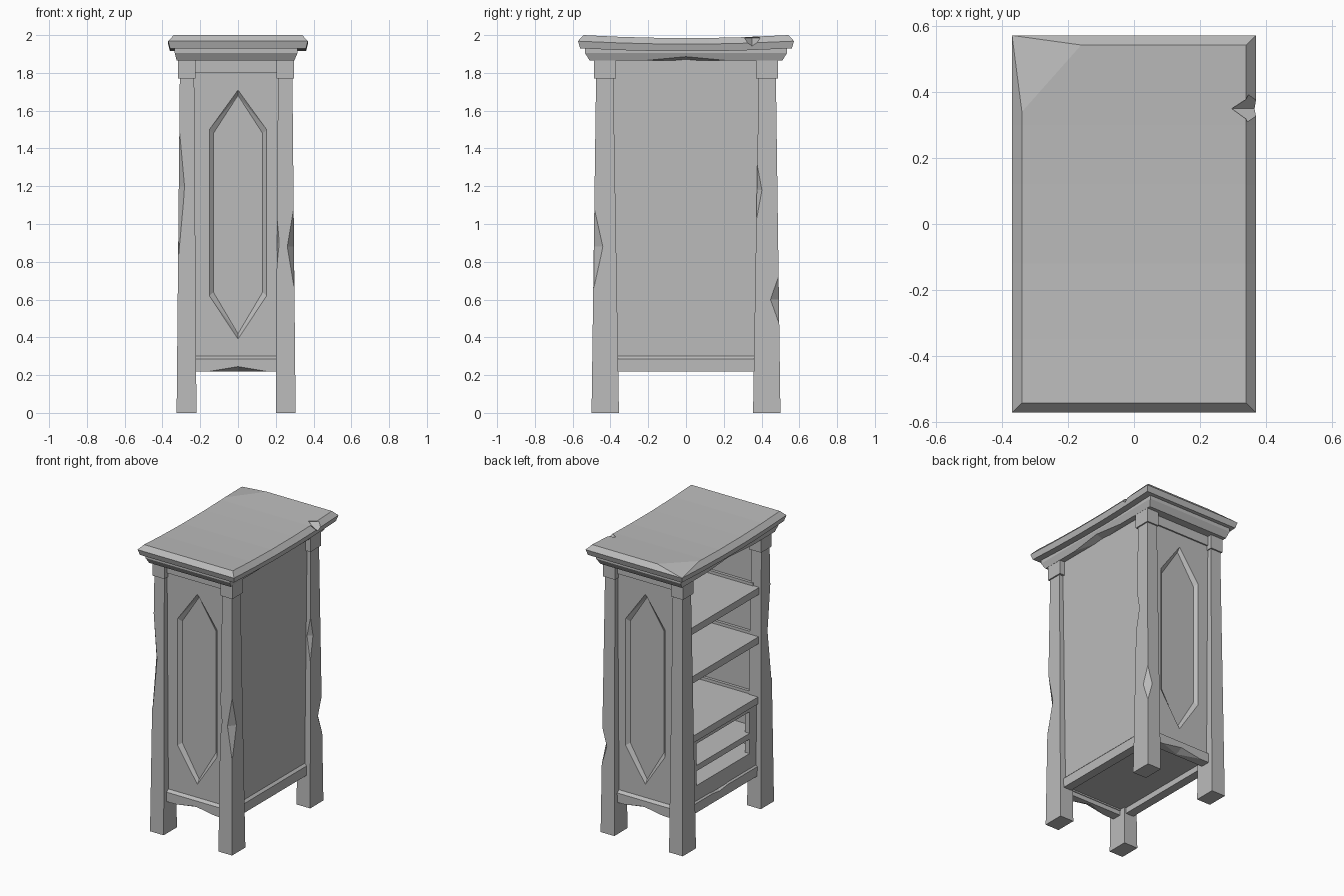
import bpy, bmesh
from mathutils import Vector

if "Cube" in bpy.data.objects:
    bpy.data.objects.remove(bpy.data.objects["Cube"], do_unlink=True)

CX = -0.01  # the carcass sits slightly off the top's centre

stone = bpy.data.materials.new("plain_grey")
stone.use_nodes = True
GREY = (0.5, 0.5, 0.5, 1)
stone.diffuse_color = GREY
stone.node_tree.nodes["Principled BSDF"].inputs["Base Color"].default_value = GREY


def finish(name, bm):
    bmesh.ops.recalc_face_normals(bm, faces=bm.faces)
    mesh = bpy.data.meshes.new(name)
    bm.to_mesh(mesh)
    bm.free()
    mesh.materials.append(stone)
    obj = bpy.data.objects.new(name, mesh)
    bpy.context.scene.collection.objects.link(obj)
    return obj


def hull_mesh(points):
    bm = bmesh.new()
    for p in points:
        bm.verts.new(p)
    bmesh.ops.convex_hull(bm, input=bm.verts)
    bmesh.ops.dissolve_limit(bm, angle_limit=0.005, verts=bm.verts, edges=bm.edges)
    return bm


def hull(name, points):
    return finish(name, hull_mesh(points))


def ring(x0, x1, y0, y1, z):
    return [(x, y, z) for x in (x0, x1) for y in (y0, y1)]


def box(name, x0, x1, y0, y1, z0, z1):
    return hull(name, ring(x0, x1, y0, y1, z0) + ring(x0, x1, y0, y1, z1))


def carve(obj, cutter):
    """Subtract a cutter, bake the result and drop the cutter."""
    cutter.hide_render = True
    mod = obj.modifiers.new("carve", 'BOOLEAN')
    mod.operation = 'DIFFERENCE'
    mod.object = cutter
    bpy.context.view_layer.update()
    deps = bpy.context.evaluated_depsgraph_get()
    mesh = bpy.data.meshes.new_from_object(obj.evaluated_get(deps))
    obj.modifiers.clear()
    obj.data = mesh
    bpy.data.objects.remove(cutter, do_unlink=True)


def chip(obj, centre, radii):
    """Knock out a diamond shaped chip."""
    pts = []
    for axis in range(3):
        for s in (-1, 1):
            p = Vector(centre)
            p[axis] += s * radii[axis]
            pts.append(p)
    carve(obj, hull("chip_cutter", pts))


# Legs and their capitals
legs = {}
for sx, side in ((1, "left"), (-1, "right")):
    for sy, end in ((-1, "front"), (1, "back")):
        foot = ring(CX + sx * 0.21, CX + sx * 0.315, sy * 0.355, sy * 0.50, 0)
        neck = ring(CX + sx * 0.222, CX + sx * 0.298, sy * 0.385, sy * 0.476, 1.78)
        legs[end, side] = hull(f"{end}_{side}_leg", foot + neck)
        box(f"{end}_{side}_capital", CX + sx * 0.215, CX + sx * 0.307,
            sy * 0.37, sy * 0.486, 1.77, 1.87)

chip(legs["front", "left"], (0.297, -0.488, 0.88), (0.036, 0.048, 0.23))
chip(legs["front", "left"], (0.205, -0.487, 0.90), (0.014, 0.02, 0.15))
chip(legs["back", "left"], (0.299, 0.492, 0.60), (0.036, 0.045, 0.13))
chip(legs["back", "left"], (0.294, 0.372, 1.18), (0.03, 0.03, 0.17))
chip(legs["front", "right"], (-0.314, -0.485, 1.20), (0.032, 0.04, 0.40))

# End panels with a sunken pointed field, plus their rails
FIELD = [(0, 1.71), (0.152, 1.50), (0.152, 0.62), (0, 0.39),
         (-0.152, 0.62), (-0.152, 1.50)]


def field(y, shrink):
    mid = 1.05
    return [(x * (1 - shrink / 0.152), y, mid + (z - mid) * (1 - shrink / 0.5))
            for x, z in FIELD]


for sy, end in ((-1, "front"), (1, "back")):
    panel = box(f"{end}_panel", CX - 0.24, CX + 0.24, sy * 0.395, sy * 0.445, 0.25, 1.87)
    carve(panel, hull("field_cutter", field(sy * 0.425, 0.022) + field(sy * 0.4455, 0)))
    box(f"{end}_top_rail", CX - 0.24, CX + 0.24, sy * 0.40, sy * 0.455, 1.80, 1.87)
    rail = hull(f"{end}_bottom_rail",
                ring(CX - 0.24, CX + 0.24, sy * 0.40, sy * 0.465, 0.22)
                + ring(CX - 0.24, CX + 0.24, sy * 0.40, sy * 0.465, 0.285)
                + ring(CX - 0.24, CX + 0.24, sy * 0.40, sy * 0.445, 0.30))
    chip(rail, (0, sy * 0.465, 0.22), (0.15, 0.05, 0.025))

# Closed side panel and the long bottom rails
box("side_panel", 0.215, 0.26, -0.42, 0.42, 0.25, 1.87)
for sx, side in ((1, "left"), (-1, "right")):
    rail = hull(f"{side}_bottom_rail",
                ring(CX + sx * 0.225, CX + sx * 0.285, -0.40, 0.40, 0.22)
                + ring(CX + sx * 0.225, CX + sx * 0.285, -0.40, 0.40, 0.285)
                + ring(CX + sx * 0.225, CX + sx * 0.27, -0.40, 0.40, 0.30))
    if sx < 0:
        chip(rail, (CX - 0.285, 0.05, 0.30), (0.04, 0.2, 0.025))

# Shelves in the open side, with cleats on the end walls
for i, top in enumerate((1.52, 1.18, 0.765)):
    box(f"shelf_{i + 1}", -0.295, 0.23, -0.41, 0.41, top - 0.048, top)
    for sy, end in ((-1, "front"), (1, "back")):
        box(f"{end}_cleat_{i + 1}", -0.25, 0.23, sy * 0.375, sy * 0.41, top, top + 0.02)

# Lower pigeonholes
box("floor", -0.27, 0.23, -0.41, 0.41, 0.26, 0.40)
box("divider", -0.27, 0.23, -0.41, 0.41, 0.50, 0.54)
for name, z0, z1 in (("lower_frame", 0.29, 0.40), ("middle_frame", 0.50, 0.54),
                     ("upper_frame", 0.69, 0.74)):
    box(name, -0.285, -0.25, -0.40, 0.40, z0, z1)
for sy, end in ((-1, "front"), (1, "back")):
    box(f"{end}_frame_stile", -0.285, -0.25, sy * 0.29, sy * 0.40, 0.29, 0.74)

# Moulding under the top
moulding = hull("moulding", ring(CX - 0.315, CX + 0.308, -0.51, 0.51, 1.865)
                + ring(CX - 0.325, CX + 0.325, -0.535, 0.535, 1.905)
                + ring(CX - 0.325, CX + 0.325, -0.535, 0.535, 1.935))
for sx in (-1, 1):
    chip(moulding, (CX + sx * 0.32, 0, 1.865), (0.07, 0.27, 0.022))

# Sagging bevelled top with a broken corner
bm = hull_mesh(ring(-0.36, 0.36, -0.56, 0.56, 1.93)
               + ring(-0.37, 0.37, -0.572, 0.572, 1.968)
               + ring(-0.34, 0.34, -0.543, 0.543, 2.0))
a, b, c = Vector((-0.37, 0.572, 1.968)), Vector((-0.16, 0.543, 2)), Vector((-0.34, 0.34, 2))
normal = (b - a).cross(c - a)
normal = normal if normal.z > 0 else -normal
bmesh.ops.bisect_plane(bm, geom=bm.verts[:] + bm.edges[:] + bm.faces[:], dist=1e-5,
                       plane_co=a, plane_no=normal, clear_outer=True)
bmesh.ops.holes_fill(bm, edges=[e for e in bm.edges if e.is_boundary], sides=0)
for y in (-0.35, -0.12, 0.12, 0.3):
    bmesh.ops.bisect_plane(bm, geom=bm.verts[:] + bm.edges[:] + bm.faces[:],
                           plane_co=(0, y, 0), plane_no=(0, 1, 0))
for v in bm.verts:
    v.co.z -= 0.016 * max(0, 1 - (v.co.y / 0.543) ** 2)
top = finish("top_slab", bm)
chip(top, (0.37, 0.35, 1.985), (0.085, 0.058, 0.045))
